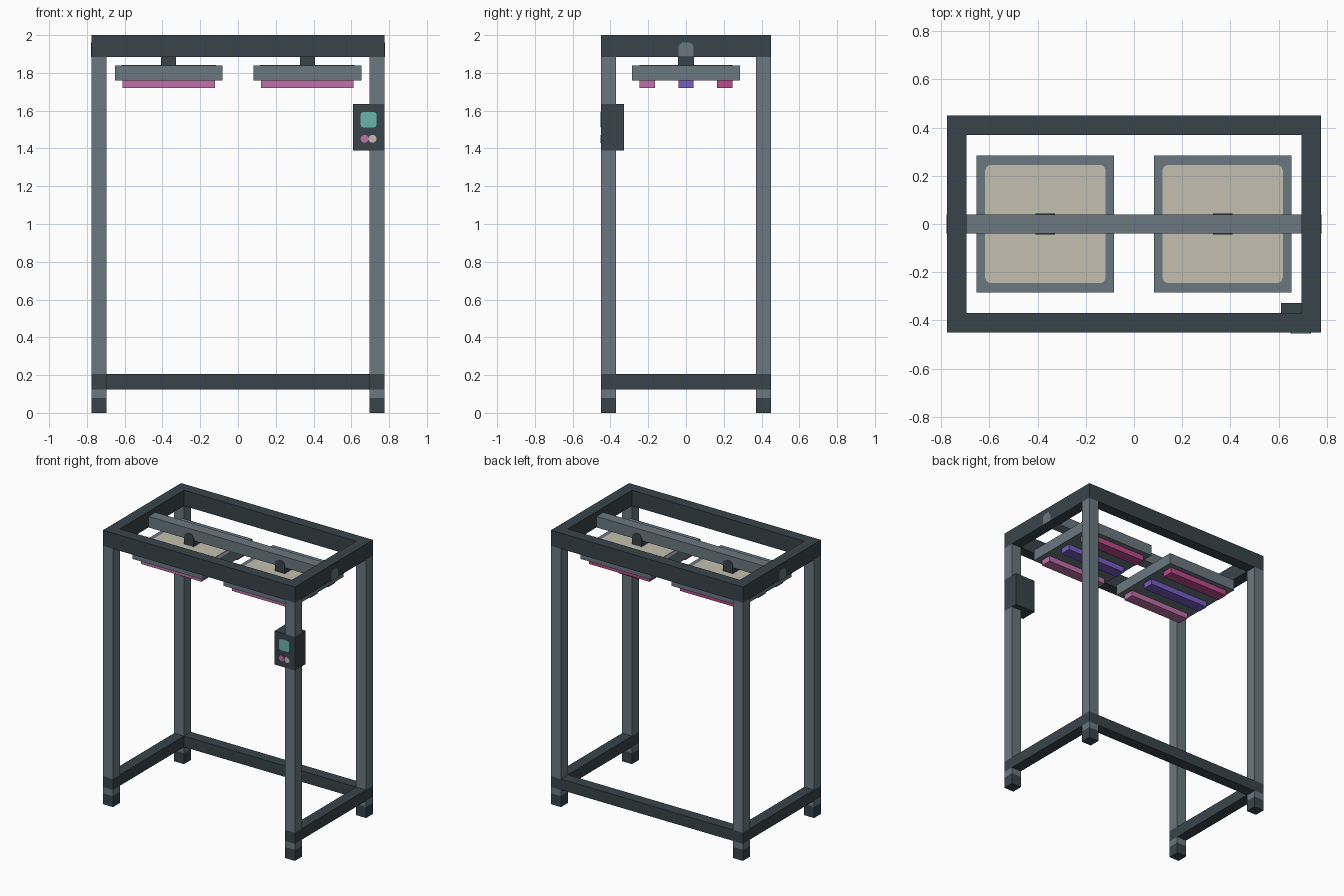
import bpy, bmesh, math

cube = bpy.data.objects.get("Cube")
if cube:
    bpy.data.objects.remove(cube, do_unlink=True)


def material(name, rgb):
    lin = [((c / 255 + 0.055) / 1.055) ** 2.4 for c in rgb] + [1.0]
    m = bpy.data.materials.new(name)
    m.use_nodes = True
    m.diffuse_color = lin
    m.node_tree.nodes["Principled BSDF"].inputs["Base Color"].default_value = lin
    return m


DARK = material("dark slate", (56, 68, 74))
GREY = material("steel grey", (106, 120, 127))
CREAM = material("cream", (196, 191, 175))
TEAL = material("teal", (106, 181, 170))
PINK = material("pink", (192, 112, 168))
PURPLE = material("purple", (120, 92, 196))
MAGENTA = material("magenta", (190, 74, 138))


def finish(name, bm, mat):
    bmesh.ops.recalc_face_normals(bm, faces=bm.faces)
    me = bpy.data.meshes.new(name)
    bm.to_mesh(me)
    bm.free()
    me.materials.append(mat)
    ob = bpy.data.objects.new(name, me)
    bpy.context.collection.objects.link(ob)
    return ob


def box(name, x, y, z, mat):
    """Box from three (low, high) ranges."""
    bm = bmesh.new()
    bmesh.ops.create_cube(bm, size=1)
    for v in bm.verts:
        v.co = [r[0] if c < 0 else r[1] for c, r in zip(v.co, (x, y, z))]
    return finish(name, bm, mat)


def plate(name, u, v, w, axis, mat, top_r, bottom_r=0.0, steps=4):
    """Thin plate with rounded corners, facing along the given axis."""
    pts = []
    corners = [(u[1], v[1], -1, -1, top_r), (u[0], v[1], 1, -1, top_r),
               (u[0], v[0], 1, 1, bottom_r), (u[1], v[0], -1, 1, bottom_r)]
    for i, (cu, cv, su, sv, r) in enumerate(corners):
        for k in range(steps + 1 if r else 1):
            a = math.pi / 2 * (i + k / steps)
            if r:
                pts.append((cu + su * r + r * math.cos(a), cv + sv * r + r * math.sin(a)))
            else:
                pts.append((cu, cv))
    place = {"x": lambda a, b, c: (c, a, b),
             "y": lambda a, b, c: (a, c, b),
             "z": lambda a, b, c: (a, b, c)}[axis]
    bm = bmesh.new()
    face = bm.faces.new([bm.verts.new(place(a, b, w[0])) for a, b in pts])
    ext = bmesh.ops.extrude_face_region(bm, geom=[face])
    shift = place(0, 0, w[1] - w[0])
    bmesh.ops.translate(bm, vec=shift,
                        verts=[e for e in ext["geom"] if isinstance(e, bmesh.types.BMVert)])
    bmesh.ops.remove_doubles(bm, verts=bm.verts, dist=1e-5)
    return finish(name, bm, mat)


def around(c, h):
    return (c - h, c + h)


X, Y, T = 0.775, 0.45, 0.08            # outer half sizes and tube width
RAIL_Z, TOP_Z, BOX_Z = (0.125, 0.205), (1.885, 2.0), (1.39, 1.635)


def edge(s, outer):
    return tuple(sorted((s * outer, s * (outer - T))))


# Legs and feet; the control box interrupts one leg
for sx, side in ((-1, "right"), (1, "left")):
    for sy, end in ((-1, "front"), (1, "back")):
        x, y = edge(sx, X), edge(sy, Y)
        tag = f"{end}_{side}"
        box(f"{tag}_foot", x, y, (0, 0.08), DARK)
        box(f"{tag}_ankle", x, y, (0.08, RAIL_Z[0]), GREY)
        if sx > 0 and sy < 0:
            box(f"{tag}_leg_lower", x, y, (RAIL_Z[1], BOX_Z[0]), GREY)
            box(f"{tag}_leg_upper", x, y, (BOX_Z[1], TOP_Z[0]), GREY)
        else:
            box(f"{tag}_leg", x, y, (RAIL_Z[1], TOP_Z[0]), GREY)

# Lower rails: both sides and the back, open at the front
for sx, side in ((-1, "right"), (1, "left")):
    box(f"lower_rail_{side}", edge(sx, X), (-Y, Y), RAIL_Z, DARK)
    box(f"top_rail_{side}", edge(sx, X), (-Y + T, Y - T), TOP_Z, DARK)
box("lower_rail_back", (-X + T, X - T), edge(1, Y), RAIL_Z, DARK)

# Top frame front and back
for sy, end in ((-1, "front"), (1, "back")):
    box(f"top_rail_{end}", (-X, X), edge(sy, Y), TOP_Z, DARK)

# Cross beam with rounded end caps on the side rails
box("cross_beam", (-X + T, X - T), (-0.04, 0.04), (1.885, 1.965), GREY)
for sx, side in ((-1, "right"), (1, "left")):
    plate(f"beam_end_cap_{side}", (-0.04, 0.04), (1.885, 1.962),
          (sx * (X - 0.004), sx * (X + 0.003)), "x", GREY, 0.03)

# Two hanging lamp units
for sx, side in ((-1, "right"), (1, "left")):
    cx = sx * 0.3675
    box(f"hanger_{side}", around(cx, 0.04), (-0.04, 0.04), (1.84, 1.885), DARK)
    for sy, end in ((-1, "front"), (1, "back")):
        plate(f"hanger_bracket_{end}_{side}", around(cx, 0.04), (1.84, 1.93),
              (sy * 0.037, sy * 0.043), "y", DARK, 0.035)
    box(f"lamp_tray_{side}", around(cx, 0.285), (-0.285, 0.285), (1.76, 1.84), GREY)
    plate(f"lamp_panel_{side}", around(cx, 0.25), (-0.245, 0.245), (1.837, 1.843),
          "z", CREAM, 0.025, 0.025)
    for y, mat, tag in ((-0.206, PINK, "front"), (0, PURPLE, "middle"), (0.206, MAGENTA, "back")):
        box(f"lamp_strip_{tag}_{side}", around(cx, 0.245), around(y, 0.041), (1.72, 1.76), mat)

# Control box with a screen and two buttons
box("control_box", (0.61, X), (-Y, -0.327), BOX_Z, DARK)
FACE = (-Y - 0.003, -Y + 0.003)
plate("control_screen", around(0.691, 0.043), around(1.552, 0.042), FACE, "y", TEAL, 0.018, 0.018, 2)
for x, mat, tag in ((0.67, PINK, "right"), (0.712, CREAM, "left")):
    plate(f"control_button_{tag}", around(x, 0.021), around(1.451, 0.021), FACE, "y", mat, 0.0205, 0.0205)
